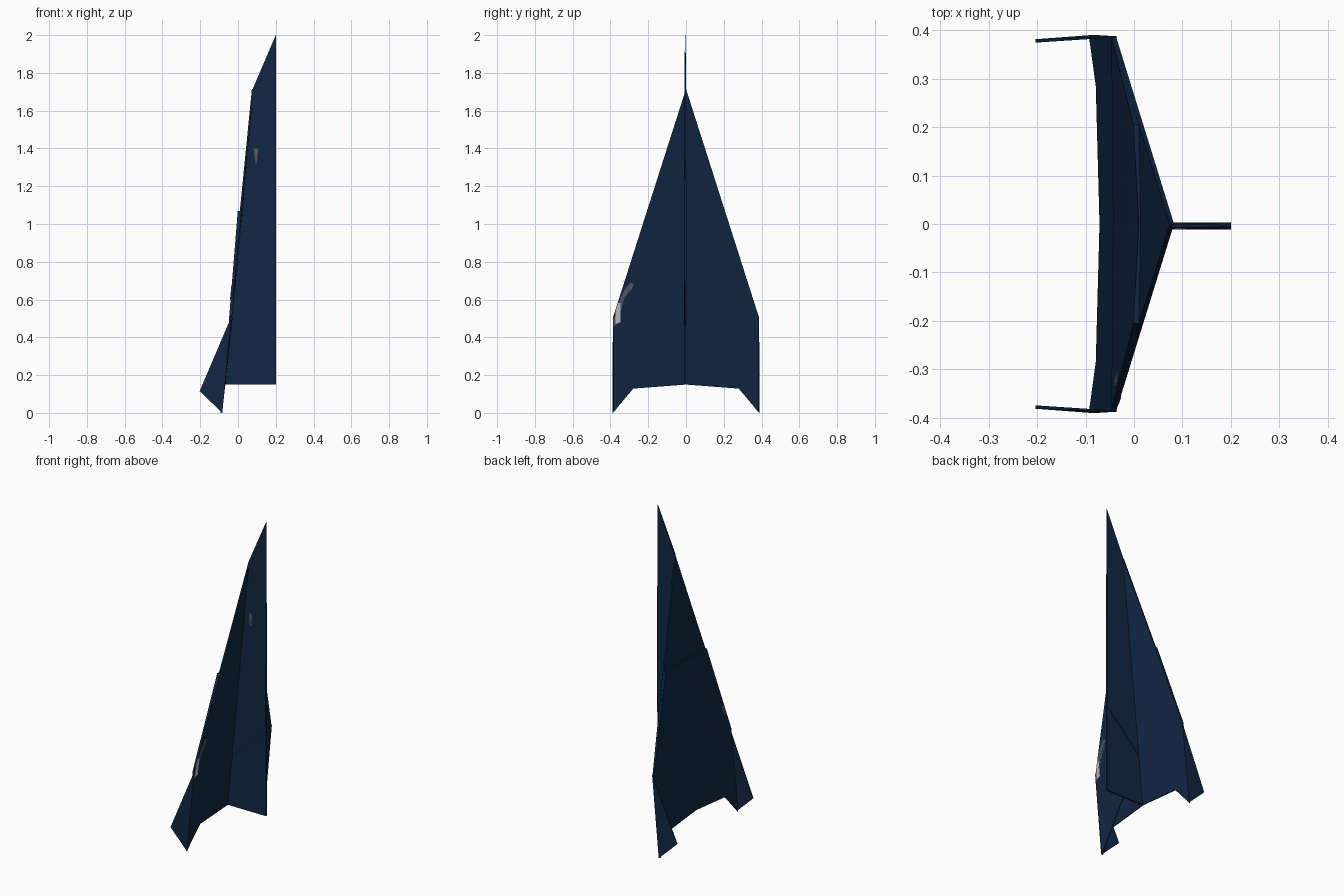
import bpy, bmesh
from mathutils import Vector

if "Cube" in bpy.data.objects:
    bpy.data.objects.remove(bpy.data.objects["Cube"])


def material(name, rgb):
    m = bpy.data.materials.new(name)
    m.diffuse_color = (*rgb, 1)
    m.use_nodes = True
    m.node_tree.nodes["Principled BSDF"].inputs["Base Color"].default_value = m.diffuse_color
    return m


NAVY = material("navy paper", (0.0052, 0.020, 0.056))
GREY = material("scuff grey", (0.09, 0.09, 0.135))
LIGHT = material("torn paper light grey", (0.48, 0.48, 0.52))


def plate(name, pts, offsets, mat):
    """Closed sheet between a polygon and its offset copy."""
    bm = bmesh.new()
    a = [bm.verts.new(p) for p in pts]
    b = [bm.verts.new(Vector(p) + Vector(o)) for p, o in zip(pts, offsets)]
    bm.faces.new(a)
    bm.faces.new(b[::-1])
    n = len(a)
    for i in range(n):
        j = (i + 1) % n
        bm.faces.new((a[j], a[i], b[i], b[j]))
    bmesh.ops.triangulate(bm, faces=[f for f in bm.faces if len(f.verts) > 4])
    bmesh.ops.recalc_face_normals(bm, faces=bm.faces)
    me = bpy.data.meshes.new(name)
    bm.to_mesh(me)
    bm.free()
    me.materials.append(mat)
    ob = bpy.data.objects.new(name, me)
    bpy.context.collection.objects.link(ob)
    return ob


def wing_x(y, z):
    return -0.079 + 0.0924 * z - 0.02 * abs(y)


def on_wing(yz, lift=0.0):
    return [(wing_x(y, z) + lift, y, z) for y, z in yz]


def sheet(name, yz, lift, depth, mat=NAVY):
    return plate(name, on_wing(yz, lift), [(depth, 0, 0)] * len(yz), mat)


for side, s in (("left", -1), ("right", 1)):
    # main wing sheet, and the shorter folded layer above it
    base = [(0, 1.715), (0.385, 0.51), (0.385, 0), (0.285, 0.128), (0, 0.15)]
    sheet(side + "_wing", [(s * y, z) for y, z in base], 0, -0.006)
    fold = [(0, 1.715), (0.385, 0.51), (0.385, 0.003), (0, 0.46)]
    sheet(side + "_wing_fold", [(s * y, z) for y, z in fold], 0, 0.003)

    # thicker folded flap under the wing, tapering towards the tail
    flap = [(0, 1.07), (s * 0.205, 1.07), (s * 0.385, 0.51), (0, 0.46)]
    plate(side + "_under_flap", on_wing(flap, -0.004),
          [(d, 0, 0) for d in (-0.006, -0.013, -0.003, -0.003)], NAVY)

    # winglet folded back from the wing edge
    tip = [(-0.035, s * 0.385, 0.51), (-0.203, s * 0.374, 0.115), (-0.083, s * 0.386, 0)]
    plate(side + "_winglet", tip,
          [(0, s * 0.002, 0), (0, s * 0.007, 0), (0, s * 0.004, 0)], NAVY)

    # keel: full sheet plus folded layer on each side
    y0 = -0.004
    keel = [(0.2, 2.0), (0.2, 0.15), (-0.065, 0.15), (0.08, 1.72)]
    plate(side + "_keel", [(x, y0, z) for x, z in keel],
          [(0, s * t, 0) for t in (0.001, 0.005, 0.004, 0.003)], NAVY)
    layer = [(0.2, 2.0), (0.2, 0.70), (-0.036, 0.46), (0.08, 1.72)]
    plate(side + "_keel_fold", [(x, y0, z) for x, z in layer],
          [(0, s * t, 0) for t in (0.002, 0.0075, 0.007, 0.004)], NAVY)

# worn patches on one wing
sheet("wing_scuff", [(-0.362, 0.55), (-0.347, 0.61), (-0.32, 0.66), (-0.29, 0.69),
                     (-0.275, 0.68), (-0.325, 0.61), (-0.345, 0.54)], 0.003, 0.001, GREY)
sheet("wing_tear", [(-0.374, 0.47), (-0.372, 0.54), (-0.36, 0.585),
                    (-0.346, 0.58), (-0.346, 0.48)], 0.003, 0.002, LIGHT)
sheet("wing_edge_scuff", [(-0.385, 0.46), (-0.385, 0.505), (-0.374, 0.51),
                          (-0.374, 0.46)], 0.003, 0.001, GREY)
sheet("under_wing_scuff", [(-0.34, 0.63), (-0.325, 0.68), (-0.30, 0.67),
                           (-0.325, 0.60)], -0.008, -0.004, GREY)

# worn patch on the keel
plate("keel_scuff", [(0.083, -0.008, 1.40), (0.106, -0.008, 1.40), (0.104, -0.008, 1.36),
                     (0.10, -0.008, 1.32), (0.094, -0.008, 1.32), (0.085, -0.008, 1.37)],
      [(0, -0.003, 0)] * 6, GREY)
